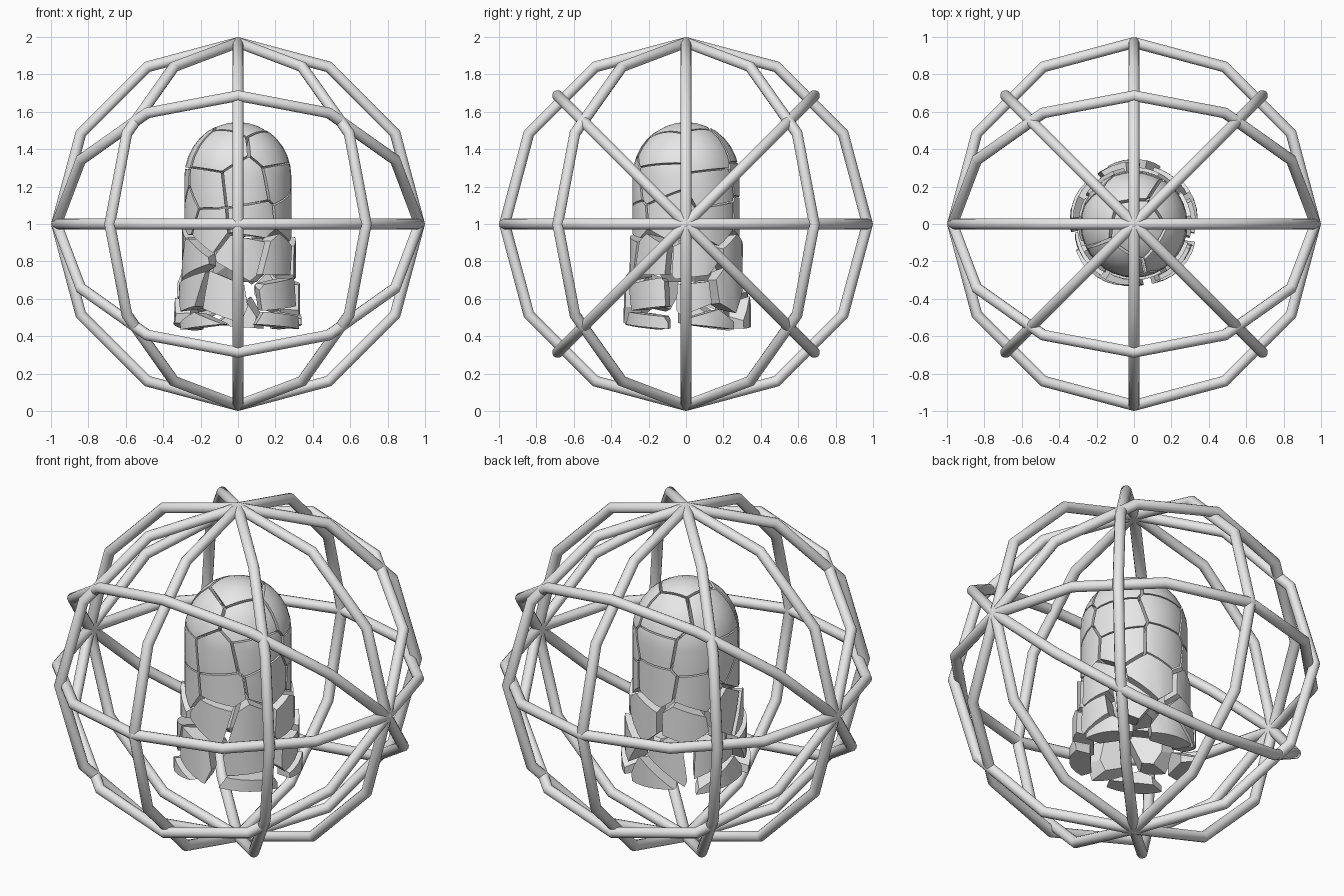
import bpy, bmesh, math, random
from mathutils import Vector, Matrix

random.seed(11)
cube = bpy.data.objects.get("Cube")
if cube:
    bpy.data.objects.remove(cube, do_unlink=True)

grey = bpy.data.materials.new("light_grey")
grey.use_nodes = True
GREY = (0.8, 0.8, 0.8, 1)
grey.diffuse_color = GREY
for node in grey.node_tree.nodes:
    if node.type == 'BSDF_PRINCIPLED':
        node.inputs["Base Color"].default_value = GREY

RADIUS, SHOULDER, DOME, FLOOR = 0.28, 1.25, 0.295, 0.49


# Cage: twelve-sided rings around a shared centre
def ring(name, axis=None, degrees=0):
    bpy.ops.mesh.primitive_torus_add(major_segments=12, minor_segments=12,
                                     major_radius=0.97, minor_radius=0.03)
    obj = bpy.context.object
    obj.name = name
    turn = Matrix.Rotation(math.radians(degrees), 4, axis) if axis else Matrix()
    return obj, turn


def place(pair, base=Matrix()):
    obj, turn = pair
    obj.data.transform(Matrix.Translation((0, 0, 1)) @ turn @ base)
    obj.data.materials.append(grey)
    obj.data.shade_smooth()
    obj.data.set_sharp_from_angle(angle=math.radians(32))


upright = Matrix.Rotation(math.pi / 2, 4, 'X')
place(ring("equator_ring"))
for angle in (45, -45):
    place(ring("tilted_ring", 'X', angle))
for angle in (0, 45, 90, 135):
    place(ring("meridian_ring", 'Z', angle), upright)


# Bullet-shaped body that the fragments are cut from
def body_mesh():
    profile = [(0, FLOOR), (RADIUS, FLOOR), (RADIUS, SHOULDER)]
    for i in range(1, 9):
        a = i * math.pi / 16
        profile.append((RADIUS * math.cos(a), SHOULDER + DOME * math.sin(a)))
    bm = bmesh.new()
    verts = [bm.verts.new((r, 0, z)) for r, z in profile]
    edges = [bm.edges.new(p) for p in zip(verts, verts[1:])]
    bmesh.ops.spin(bm, geom=verts + edges, cent=(0, 0, 0), axis=(0, 0, 1),
                   angle=math.tau, steps=32)
    bmesh.ops.remove_doubles(bm, verts=bm.verts, dist=0.0005)
    bmesh.ops.recalc_face_normals(bm, faces=bm.faces)
    return bm


def slice_off(bm, point, normal):
    geom = bm.verts[:] + bm.edges[:] + bm.faces[:]
    cut = bmesh.ops.bisect_plane(bm, geom=geom, dist=0.00001, plane_co=point,
                                 plane_no=normal, clear_outer=True)
    rim = [e for e in cut["geom_cut"]
           if isinstance(e, bmesh.types.BMEdge) and e.is_boundary]
    if len(rim) > 2:
        bmesh.ops.edgeloop_fill(bm, edges=rim)


# Fragment centres: rows of (height, count, start angle), then the core
rows = [(1.39, 5, -117), (1.21, 7, -75), (1.02, 7, -118),
        (0.84, 7, -90), (0.66, 7, -50), (0.51, 5, -120)]
seeds = [(Vector((0.02, -0.03, 1.51)), "nose_piece")]
for height, count, start in rows:
    for k in range(count):
        a = math.radians(start + 360 * k / count + random.uniform(-11, 11))
        z = height + random.uniform(-0.045, 0.045)
        rise = max(0, z - SHOULDER) / DOME
        r = 0.25 * math.sqrt(1 - rise * rise)
        seeds.append((Vector((r * math.cos(a), r * math.sin(a), z)), "shell_piece"))
for z in (1.28, 1.04, 0.82):
    seeds.append((Vector((0.01, 0, z)), "core_piece"))
seeds.append((Vector((0, 0.01, 0.56)), None))

body = body_mesh()
for centre, name in seeds:
    if name is None:
        continue
    # Looseness grows towards the bottom
    loose = min(1, max(0, (0.95 - centre.z) / 0.4)) if name == "shell_piece" else 0
    gap = 0.004 + 0.008 * loose
    bm = body.copy()
    others = sorted((s for s, _ in seeds if s is not centre),
                    key=lambda s: (s - centre).length)
    for other in others:
        normal = (other - centre).normalized()
        slice_off(bm, (centre + other) / 2 - normal * gap, normal)
    outward = Vector((centre.x, centre.y, 0)).normalized()
    if loose > 0:
        slice_off(bm, outward * 0.165, -outward)
    if not bm.faces:
        bm.free()
        continue
    bmesh.ops.recalc_face_normals(bm, faces=bm.faces)
    # Push the loose pieces out, down and slightly askew
    if name == "shell_piece":
        spin = Matrix.Rotation(random.uniform(-0.16, 0.16) * loose, 4, outward)
        shift = outward * (0.007 + 0.06 * loose) - Vector((0, 0, 0.04 * loose))
        move = Matrix.Translation(centre + shift) @ spin @ Matrix.Translation(-centre)
        bmesh.ops.transform(bm, matrix=move, verts=bm.verts)
    mesh = bpy.data.meshes.new(name)
    bm.to_mesh(mesh)
    bm.free()
    mesh.materials.append(grey)
    for face in mesh.polygons:
        face.use_smooth = face.center.z > SHOULDER
    mesh.set_sharp_from_angle(angle=math.radians(20))
    bpy.context.collection.objects.link(bpy.data.objects.new(name, mesh))
body.free()
